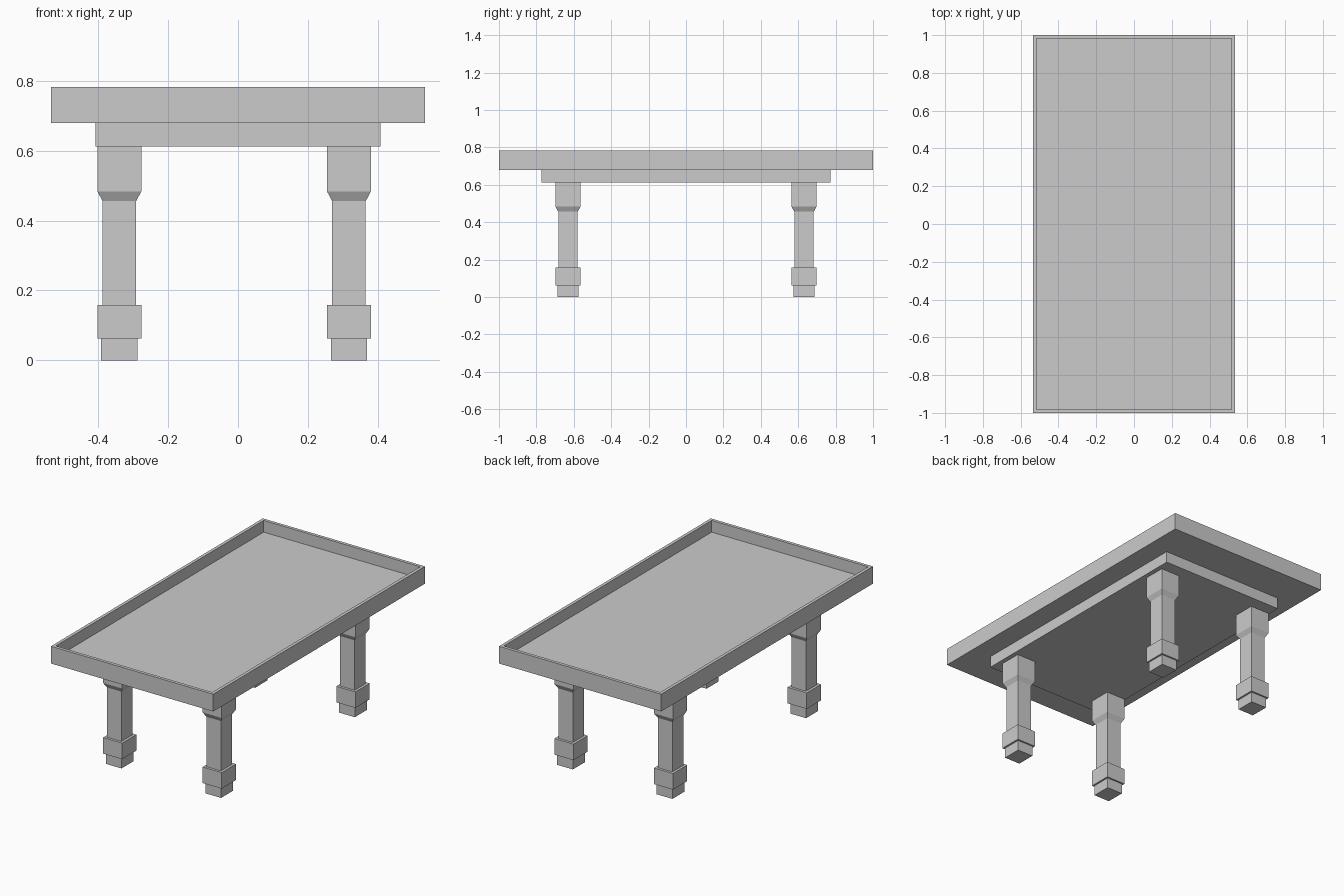
import bpy, bmesh

if "Cube" in bpy.data.objects:
    bpy.data.objects.remove(bpy.data.objects["Cube"])


def finish(name, bm):
    bmesh.ops.recalc_face_normals(bm, faces=bm.faces)
    mesh = bpy.data.meshes.new(name)
    bm.to_mesh(mesh)
    bm.free()
    obj = bpy.data.objects.new(name, mesh)
    bpy.context.collection.objects.link(obj)
    return obj


def stack(name, sections, cx=0, cy=0):
    """Closed solid through rectangular sections (half_x, half_y, z)."""
    bm = bmesh.new()
    rings = [[bm.verts.new((cx + sx * hx, cy + sy * hy, z))
              for sx, sy in ((-1, -1), (1, -1), (1, 1), (-1, 1))]
             for hx, hy, z in sections]
    for a, b in zip(rings, rings[1:]):
        for i in range(4):
            j = (i + 1) % 4
            bm.faces.new((a[i], a[j], b[j], b[i]))
    bm.faces.new(rings[0][::-1])
    bm.faces.new(rings[-1])
    return finish(name, bm)


# Tray-like top: outer walls, thin rim, recessed floor
W, RIM = 0.536, 0.019
stack("table_top", [(W, 1, 0.68), (W, 1, 0.783),
                    (W - RIM, 1 - RIM, 0.783), (W - RIM, 1 - RIM, 0.713)])

# Slab under the top
stack("apron", [(0.408, 0.773, 0.612), (0.408, 0.773, 0.68)])

# Legs: foot, lower block, shaft, flare, upper block
FOOT, BLOCK, SHAFT = (0.052, 0.057), (0.063, 0.067), (0.048, 0.052)
leg = [(*FOOT, 0), (*FOOT, 0.062), (*BLOCK, 0.062), (*BLOCK, 0.158),
       (*SHAFT, 0.158), (*SHAFT, 0.456), (*BLOCK, 0.484), (*BLOCK, 0.612)]
for side, x in (("left", -0.340), ("right", 0.318)):
    for end, y in (("front", -0.631), ("back", 0.631)):
        stack(f"{end}_{side}_leg", leg, x, y)
